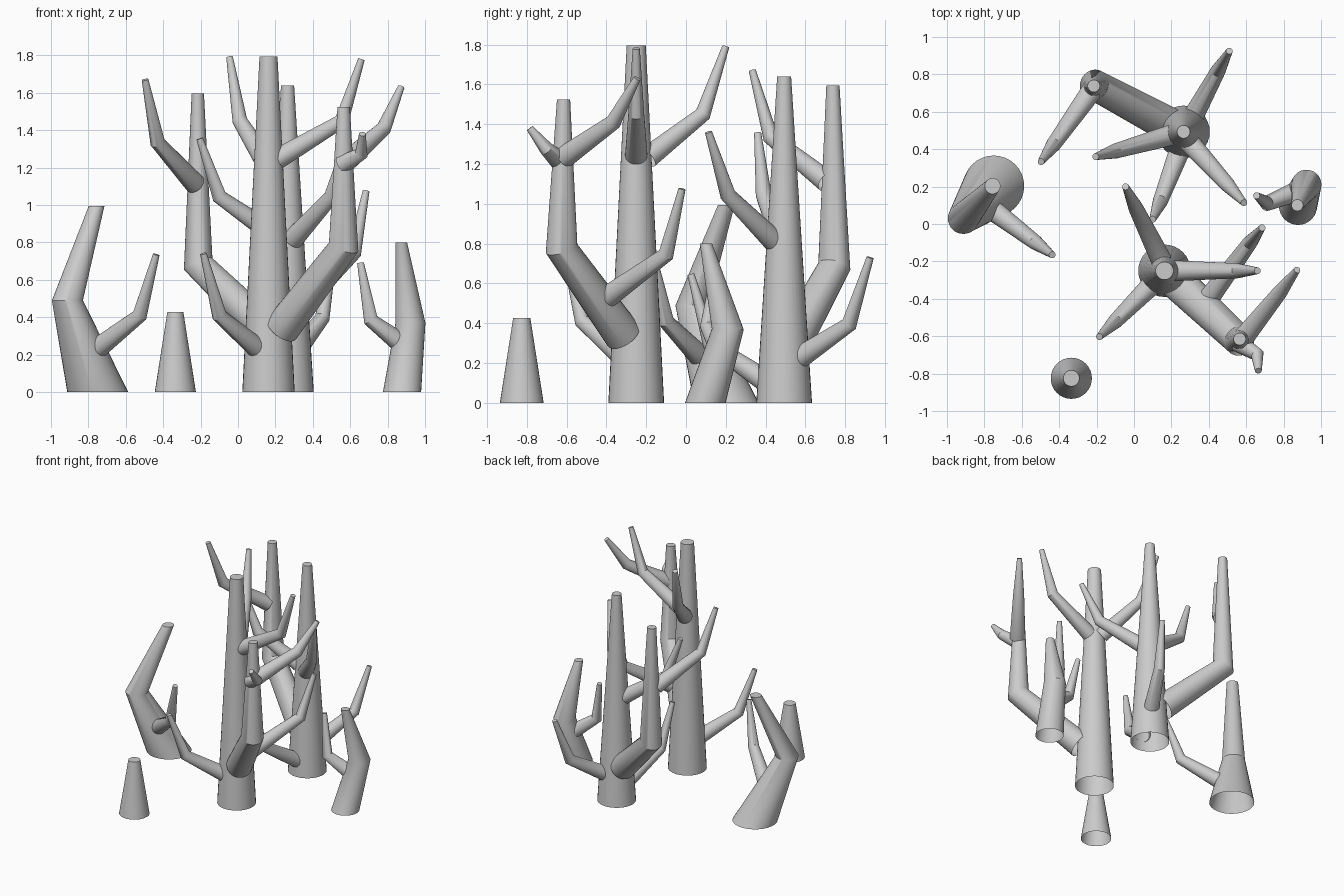
import bpy, bmesh, math
from mathutils import Vector

if "Cube" in bpy.data.objects:
    bpy.data.objects.remove(bpy.data.objects["Cube"])

SIDES = 32


def tube(name, pts, radii, flat_base=False, flat_top=False, inset=0.0):
    """Tapered bent tube: one mitred ring per path point, closed at the tip, open at the base."""
    P = [Vector(p) for p in pts]
    if inset:
        P[0] -= (P[1] - P[0]).normalized() * inset
    segs = [(b - a).normalized() for a, b in zip(P, P[1:])]
    up = Vector((0, 0, 1))
    tans = [segs[0]] + [(a + b).normalized() for a, b in zip(segs, segs[1:])] + [segs[-1]]
    if flat_base:
        tans[0] = up
    if flat_top:
        tans[-1] = up
    u = tans[0].orthogonal().normalized()
    bm = bmesh.new()
    rings = []
    for i, (p, t, r) in enumerate(zip(P, tans, radii)):
        if i:
            u = tans[i - 1].rotation_difference(t) @ u
        v = t.cross(u)
        rings.append([bm.verts.new(p + r * (u * math.cos(a) + v * math.sin(a)))
                      for a in (2 * math.pi * k / SIDES for k in range(SIDES))])
    for a, b in zip(rings, rings[1:]):
        for k in range(SIDES):
            j = (k + 1) % SIDES
            bm.faces.new((a[k], a[j], b[j], b[k]))
    bm.faces.new(rings[-1])
    me = bpy.data.meshes.new(name)
    bm.to_mesh(me)
    bm.free()
    ob = bpy.data.objects.new(name, me)
    bpy.context.collection.objects.link(ob)
    bpy.ops.object.select_all(action='DESELECT')
    ob.select_set(True)
    bpy.context.view_layer.objects.active = ob
    bpy.ops.object.shade_smooth_by_angle(angle=math.radians(35))
    return ob


def trunk(name, pts, radii):
    return tube(name, pts, radii, flat_base=True, flat_top=True)


def limb(name, pts, radii=(0.095, 0.082, 0.033)):
    return tube(name, pts, radii, flat_top=True, inset=0.03)


def branch(name, pts, radii=(0.056, 0.04, 0.018)):
    return tube(name, pts, radii, inset=0.03)


# Main trunks, stump and the two bent small trunks
trunk("front_trunk", [(.163, -.25, 0), (.163, -.25, 1.795)], (.14, .048))
trunk("back_trunk", [(.265, .493, 0), (.265, .493, 1.64)], (.14, .035))
trunk("stump", [(-.335, -.825, 0), (-.335, -.825, .427)], (.11, .043))
trunk("left_trunk", [(-.75, .203, 0), (-.912, .03, .49), (-.756, .203, .995)], (.163, .083, .042))
trunk("right_trunk", [(.877, .097, 0), (.922, .21, .37), (.873, .1, .80)], (.102, .08, .031))

# Thick upright limbs
limb("front_limb", [(.25, -.33, .36), (.565, -.625, .775), (.565, -.615, 1.525)])
limb("back_limb", [(.16, .545, .32), (-.213, .745, .685), (-.215, .738, 1.595)])

# Thin branches: start on the bark, elbow, tip
branches = {
    "front_trunk_back_branch": [(.135, -.17, 1.25), (.01, .085, 1.45), (-.045, .2, 1.79)],
    "front_trunk_right_branch": [(.235, -.25, 1.26), (.555, -.25, 1.45), (.66, -.25, 1.78)],
    "front_trunk_low_branch": [(.085, -.335, .25), (-.10, -.52, .41), (-.185, -.603, .74)],
    "front_limb_low_branch": [(.42, -.37, .55), (.62, -.10, .745), (.685, -.02, 1.075)],
    "front_limb_right_branch": [(.60, -.59, 1.25), (.78, -.365, 1.41), (.872, -.245, 1.63)],
    "back_trunk_low_branch": [(.325, .59, .24), (.45, .82, .395), (.51, .925, .73)],
    "back_trunk_left_branch": [(.18, .47, .85), (-.10, .39, 1.045), (-.205, .36, 1.355)],
    "back_trunk_right_branch": [(.31, .42, .835), (.50, .21, 1.045), (.588, .113, 1.36)],
    "back_trunk_front_branch": [(.235, .37, .13), (.14, .12, .30), (.1, .025, .645)],
    "back_limb_branch": [(-.245, .685, 1.13), (-.43, .425, 1.335), (-.497, .333, 1.67)],
    "left_trunk_branch": [(-.73, .055, .25), (-.525, -.10, .41), (-.437, -.165, .735)],
    "right_trunk_branch": [(.86, .17, .27), (.71, .11, .385), (.655, .152, .69)],
}
for name, pts in branches.items():
    branch(name, pts)
branch("front_limb_short_branch", [(.58, -.65, 1.23), (.66, -.70, 1.275), (.665, -.785, 1.38)],
       (.05, .036, .018))
